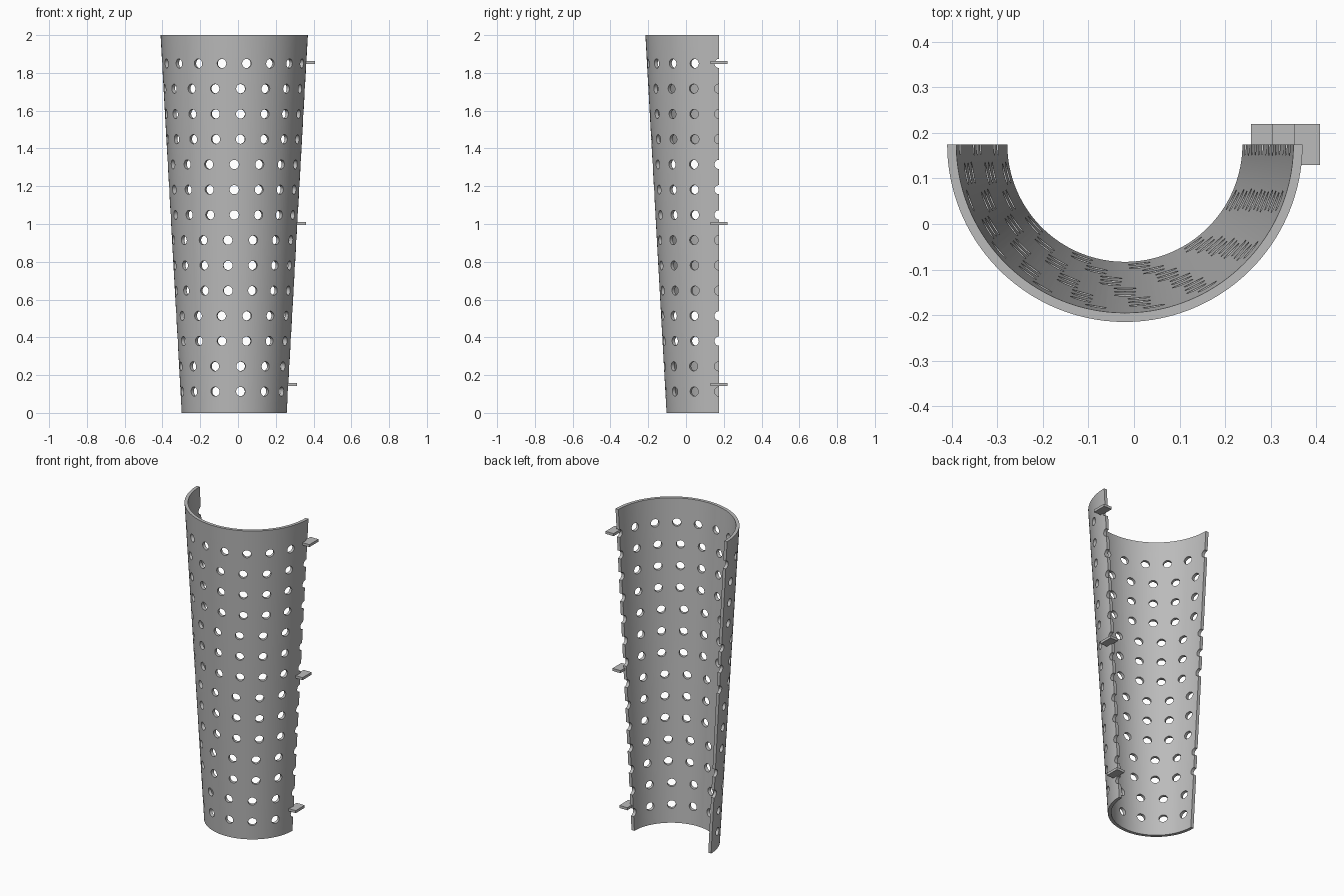
import bpy, bmesh
from math import pi, radians, sin, cos, floor
from mathutils import Matrix, Vector

cube = bpy.data.objects.get("Cube")
if cube:
    bpy.data.objects.remove(cube, do_unlink=True)

CX, CY = -0.02, 0.175          # axis of the cone
HEIGHT, WALL = 2.0, 0.02
R_LOW, R_HIGH = 0.278, 0.39    # outer radii
ROWS, FIRST_ROW, ROW_STEP = 14, 0.113, 0.1336
HOLE_R, HOLE_PITCH = 0.0245, 0.1315

grey = bpy.data.materials.new("plain grey")
grey.use_nodes = True
colour = (0.5, 0.5, 0.5, 1)
grey.diffuse_color = colour
grey.node_tree.nodes["Principled BSDF"].inputs["Base Color"].default_value = colour


def radius(z):
    return R_LOW + (R_HIGH - R_LOW) * z / HEIGHT


def make(name, bm):
    bmesh.ops.recalc_face_normals(bm, faces=bm.faces)
    mesh = bpy.data.meshes.new(name)
    bm.to_mesh(mesh)
    bm.free()
    mesh.materials.append(grey)
    ob = bpy.data.objects.new(name, mesh)
    bpy.context.collection.objects.link(ob)
    return ob


# Tapered half shell: wall section swept half a turn through the front
bm = bmesh.new()
section = [(R_LOW, 0), (R_HIGH, HEIGHT), (R_HIGH - WALL, HEIGHT), (R_LOW - WALL, 0)]
ring = [bm.verts.new((CX + r, CY, z)) for r, z in section]
edges = [bm.edges.new((ring[i], ring[(i + 1) % 4])) for i in range(4)]
bmesh.ops.spin(bm, geom=ring + edges, cent=(CX, CY, 0), axis=(0, 0, 1),
               angle=-pi, steps=80)
bmesh.ops.holes_fill(bm, edges=[e for e in bm.edges if e.is_boundary], sides=4)
shell = make("half_shell", bm)

# Radial drills: each row holds as many evenly spaced holes as fit the full turn
bm = bmesh.new()
for row in range(ROWS):
    z = FIRST_ROW + row * ROW_STEP
    r = radius(z)
    count = floor(2 * pi * r / HOLE_PITCH)
    for i in range(count // 2 + 1):
        a = -2 * pi * i / count
        outward = Vector((cos(a), sin(a), 0))
        place = (Matrix.Translation(Vector((CX, CY, z)) + outward * (r - WALL / 2))
                 @ outward.to_track_quat('Z', 'Y').to_matrix().to_4x4()
                 @ Matrix.Rotation(radians(7.5), 4, 'Z'))
        bmesh.ops.create_cone(bm, cap_ends=True, segments=24, radius1=HOLE_R,
                              radius2=HOLE_R, depth=0.08, matrix=place)
drills = make("hole_cutters", bm)
drills.hide_render = True

cut = shell.modifiers.new("holes", 'BOOLEAN')
cut.operation = 'DIFFERENCE'
cut.solver = 'EXACT'
cut.object = drills
bpy.context.view_layer.objects.active = shell
shell.select_set(True)
bpy.ops.object.modifier_apply(modifier=cut.name)
bpy.data.objects.remove(drills, do_unlink=True)
bpy.ops.object.shade_smooth_by_angle(angle=radians(30))

# Flat tabs growing out of the left edge
for name, z in (("lower_tab", 0.15), ("middle_tab", 1.003), ("upper_tab", 1.856)):
    bm = bmesh.new()
    x = CX + radius(z) - WALL / 2 + 0.028
    bmesh.ops.create_cube(bm, size=1, matrix=Matrix.Translation((x, CY, z))
                          @ Matrix.Diagonal((0.056, 0.09, 0.016, 1)))
    make(name, bm)
